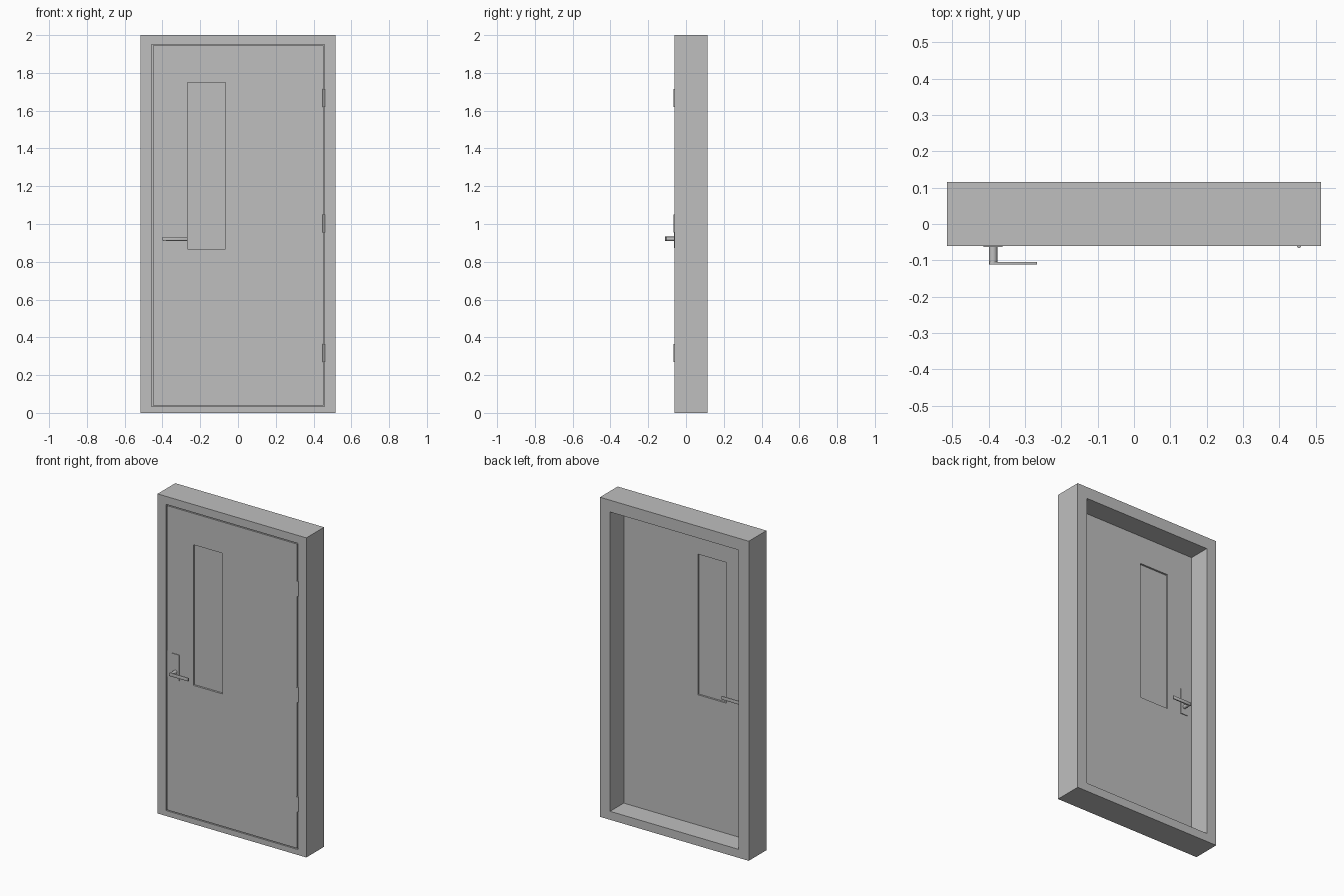
import bpy, bmesh, math
from mathutils import Matrix, Vector

cube = bpy.data.objects.get("Cube")
if cube:
    bpy.data.objects.remove(cube, do_unlink=True)

grey = bpy.data.materials.new("plain grey")
grey.use_nodes = True
GREY = (0.52, 0.52, 0.52, 1)
grey.diffuse_color = GREY
grey.node_tree.nodes["Principled BSDF"].inputs["Base Color"].default_value = GREY

FRONT, LEAF_BACK, BACK = -0.06, -0.02, 0.115


def finish(name, bm, smooth=False):
    bmesh.ops.recalc_face_normals(bm, faces=bm.faces[:])
    mesh = bpy.data.meshes.new(name)
    bm.to_mesh(mesh)
    bm.free()
    mesh.materials.append(grey)
    ob = bpy.data.objects.new(name, mesh)
    bpy.context.collection.objects.link(ob)
    if smooth:
        bpy.ops.object.select_all(action='DESELECT')
        ob.select_set(True)
        bpy.context.view_layer.objects.active = ob
        bpy.ops.object.shade_smooth_by_angle()
    return ob


def ring(name, loops):
    """Closed rectangular ring; each loop is (x0, x1, z0, z1, y)."""
    bm = bmesh.new()
    rows = [[bm.verts.new(p) for p in ((x0, y, z0), (x1, y, z0), (x1, y, z1), (x0, y, z1))]
            for x0, x1, z0, z1, y in loops]
    for i, a in enumerate(rows):
        b = rows[(i + 1) % len(rows)]
        for j in range(4):
            k = (j + 1) % 4
            bm.faces.new((a[j], a[k], b[k], b[j]))
    return finish(name, bm)


def box(name, x0, x1, y0, y1, z0, z1, bevel=0):
    bm = bmesh.new()
    size = Vector((x1 - x0, y1 - y0, z1 - z0))
    mid = Vector((x0 + x1, y0 + y1, z0 + z1)) / 2
    bmesh.ops.create_cube(bm, size=1, matrix=Matrix.Translation(mid) @ Matrix.Diagonal(size.to_4d()))
    if bevel:
        bmesh.ops.bevel(bm, geom=bm.edges[:], offset=bevel, segments=2, profile=0.5, affect='EDGES')
    return finish(name, bm, smooth=bevel > 0)


def rod(name, centre, radius, length, along_y=False):
    bm = bmesh.new()
    turn = Matrix.Rotation(math.pi / 2 if along_y else 0, 4, 'X')
    bmesh.ops.create_cone(bm, cap_ends=True, segments=24, radius1=radius, radius2=radius,
                          depth=length, matrix=Matrix.Translation(centre) @ turn)
    return finish(name, bm, smooth=True)


# Frame with a rebate at the front and a narrower stop behind the leaf
outer = (-0.515, 0.515, 0, 2)
rebate = (-0.457, 0.457, 0.034, 1.95)
stop = (-0.445, 0.445, 0.053, 1.926)
ring("door_frame", [(*outer, FRONT), (*outer, BACK), (*stop, BACK),
                    (*stop, LEAF_BACK), (*rebate, LEAF_BACK), (*rebate, FRONT)])

# Door leaf with a window opening, and its recessed pane
leaf = (-0.451, 0.452, 0.04, 1.944)
window = (-0.267, -0.067, 0.868, 1.748)
ring("door_leaf", [(*leaf, FRONT), (*leaf, LEAF_BACK - 0.0005),
                   (*window, LEAF_BACK - 0.0005), (*window, FRONT)])
box("window_pane", *window[:2], -0.048, -0.032, *window[2:])

# Handle set on each face of the leaf
for side, face, s in (("front", FRONT, -1), ("back", LEAF_BACK, 1)):
    def span(a, b):
        return sorted((face + s * a, face + s * b))
    box(f"{side}_handle_plate", -0.415, -0.362, *span(-0.002, 0.004), 0.872, 1.032)
    rod(f"{side}_handle_spindle", (-0.388, face + s * 0.025, 0.921), 0.0115, 0.052, along_y=True)
    box(f"{side}_handle_lever", -0.399, -0.267, *span(0.044, 0.052), 0.911, 0.932, bevel=0.002)

# Strike plate in the latch-side gap
box("strike_plate", -0.459, -0.4555, FRONT - 0.0005, LEAF_BACK, 0.872, 1.032)

# Hinge knuckles
for label, z in (("lower", 0.318), ("middle", 1.003), ("upper", 1.667)):
    rod(f"{label}_hinge", (0.4545, FRONT, z), 0.006, 0.095)
